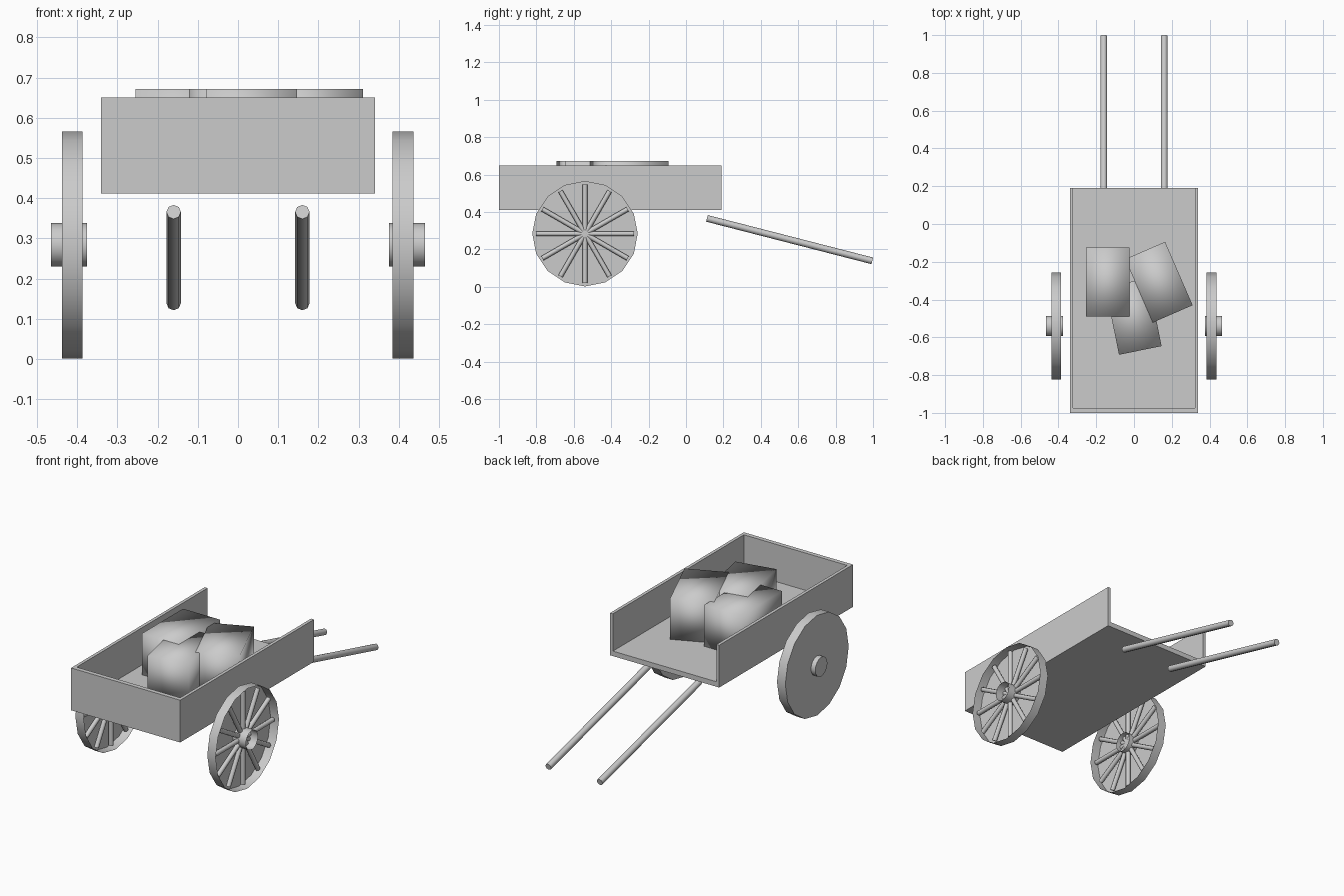
import bpy, bmesh
from math import pi, radians
from mathutils import Matrix, Vector

if "Cube" in bpy.data.objects:
    bpy.data.objects.remove(bpy.data.objects["Cube"])


def finish(name, bm, smooth=None):
    """Turn a bmesh into an object; smooth is None, 'all' or an angle in degrees."""
    mesh = bpy.data.meshes.new(name)
    bm.to_mesh(mesh)
    bm.free()
    ob = bpy.data.objects.new(name, mesh)
    bpy.context.collection.objects.link(ob)
    if smooth == 'all':
        mesh.shade_smooth()
    elif smooth:
        bpy.ops.object.select_all(action='DESELECT')
        ob.select_set(True)
        bpy.context.view_layer.objects.active = ob
        bpy.ops.object.shade_smooth_by_angle(angle=radians(smooth))
    return ob


def box(name, lo, hi, smooth=None, turn=0):
    lo, hi = Vector(lo), Vector(hi)
    bm = bmesh.new()
    bmesh.ops.create_cube(bm, size=1, matrix=Matrix.Translation((lo + hi) / 2)
                          @ Matrix.Rotation(radians(turn), 4, 'Z')
                          @ Matrix.Diagonal((*(hi - lo), 1)))
    return finish(name, bm, smooth)


def rod(name, a, b, radius, sides, open_end=False, smooth=50):
    """Cylinder from a to b, optionally without the cap at b."""
    a, b = Vector(a), Vector(b)
    d = b - a
    bm = bmesh.new()
    bmesh.ops.create_cone(bm, cap_ends=True, segments=sides, radius1=radius,
                          radius2=radius, depth=d.length,
                          matrix=Matrix.Translation((a + b) / 2)
                          @ d.to_track_quat('Z', 'Y').to_matrix().to_4x4())
    if open_end:
        caps = [f for f in bm.faces if (f.calc_center_median() - b).length < 1e-4]
        bmesh.ops.delete(bm, geom=caps, context='FACES_ONLY')
    return finish(name, bm, smooth)


# Cart bed: floor, two sides and the front board (rear stays open)
box("floor", (-0.34, -1.0, 0.412), (0.34, 0.19, 0.44))
for side, s in (("left", -1), ("right", 1)):
    x0, x1 = sorted((s * 0.34, s * 0.322))
    box(f"{side}_side_board", (x0, -1.0, 0.435), (x1, 0.19, 0.65))
box("front_board", (-0.34, -1.0, 0.435), (0.34, -0.975, 0.65))

# Wheels: dished disc open towards +x, with through spokes and a hub
WY, WZ = -0.54, 0.284
for side, x in (("left", -0.412), ("right", 0.41)):
    rod(f"{side}_wheel", (x - 0.026, WY, WZ), (x + 0.026, WY, WZ), 0.282, 16, True)
    hub_mid = x + (0.01 if x > 0 else -0.008)
    rod(f"{side}_hub", (hub_mid - 0.045, WY, WZ), (hub_mid + 0.045, WY, WZ),
        0.054, 16, True)
    for i in range(6):
        arm = Matrix.Rotation(i * pi / 6, 3, 'X') @ Vector((0, 0, 0.263))
        c = Vector((x, WY, WZ))
        rod(f"{side}_spoke_{i + 1}", c - arm, c + arm, 0.013, 8)

# Pull handles sloping down behind the bed
for side, s in (("left", -1), ("right", 1)):
    rod(f"{side}_handle", (s * 0.16, 0.112, 0.366), (s * 0.16, 0.996, 0.139),
        0.018, 8)

# Three soft-shaded bales on the floor
for i, (x, y, turn) in enumerate([(-0.14, -0.308, 0), (0.132, -0.308, 23.5),
                                  (-0.003, -0.49, 11.5)]):
    box(f"bale_{i + 1}", (x - 0.115, y - 0.183, 0.44),
        (x + 0.115, y + 0.183, 0.672), 'all', turn)
